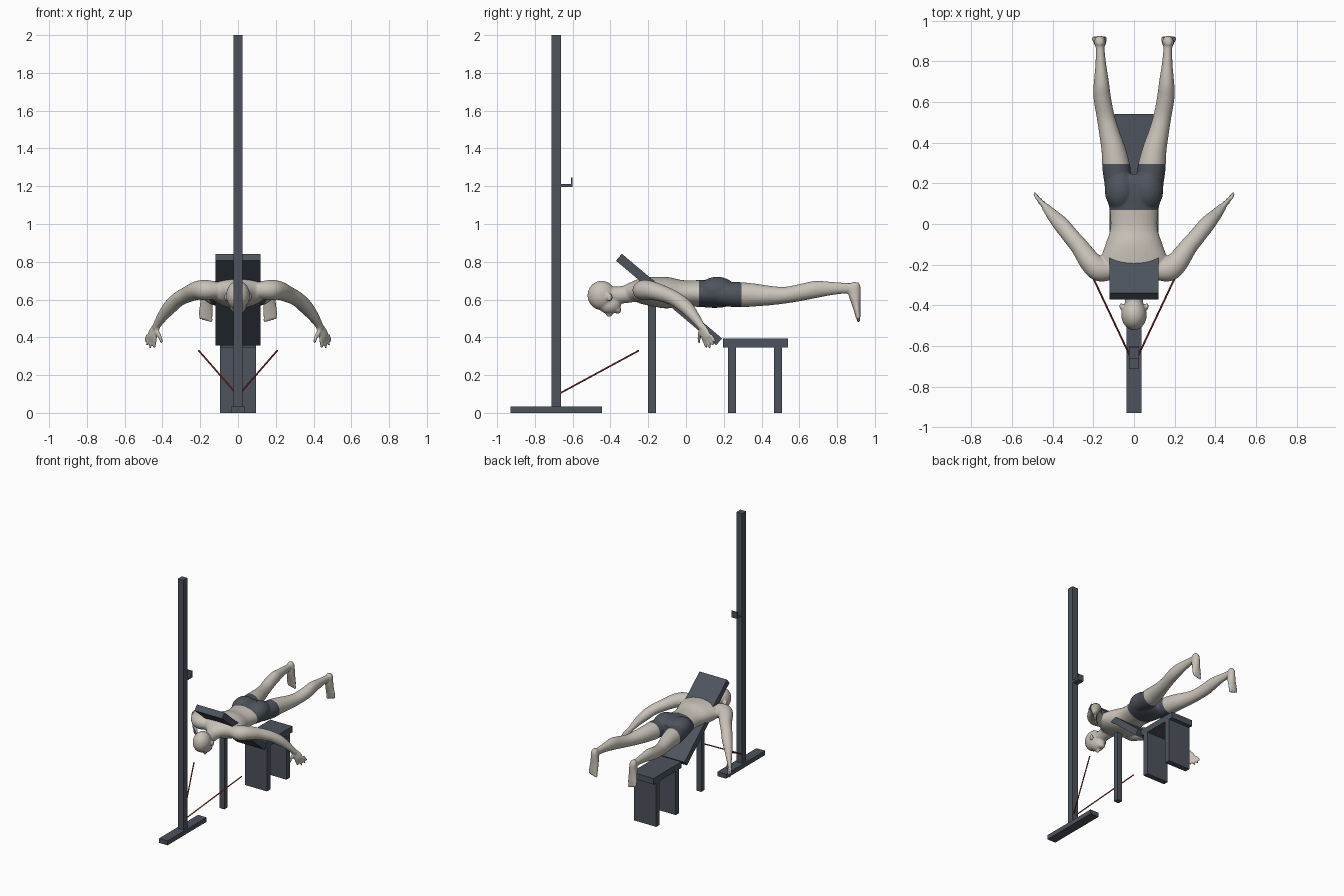
import bpy, bmesh, math
from mathutils import Vector, Matrix

cube = bpy.data.objects.get("Cube")
if cube:
    bpy.data.objects.remove(cube, do_unlink=True)


def material(name, rgb):
    m = bpy.data.materials.new(name)
    m.use_nodes = True
    m.diffuse_color = (*rgb, 1)
    m.node_tree.nodes["Principled BSDF"].inputs["Base Color"].default_value = (*rgb, 1)
    return m


SLATE = material("slate grey", (0.075, 0.088, 0.11))
SKIN = material("pale skin", (0.58, 0.54, 0.475))
RED = material("red cord", (0.42, 0.05, 0.04))


def add_object(name, bm, *mats):
    mesh = bpy.data.meshes.new(name)
    bmesh.ops.recalc_face_normals(bm, faces=bm.faces)
    bm.to_mesh(mesh)
    bm.free()
    for m in mats:
        mesh.materials.append(m)
    ob = bpy.data.objects.new(name, mesh)
    bpy.context.scene.collection.objects.link(ob)
    return ob


def box(name, x, y, z, tilt=0):
    """Box from a half width and y and z ranges, optionally tilted about x."""
    bm = bmesh.new()
    size = Matrix.Diagonal((2 * x, y[1] - y[0], z[1] - z[0], 1))
    place = Matrix.Translation((0, sum(y) / 2, sum(z) / 2))
    bmesh.ops.create_cube(bm, size=1, matrix=place @ Matrix.Rotation(tilt, 4, "X") @ size)
    return add_object(name, bm, SLATE)


def tube(bm, rows, side=1, up=(0, 0, 1), steps=5, sides=20):
    """Closed smooth loft through rows of x, y, z, half width, half depth."""
    p = [Vector((r[0] * side, *r[1:])) for r in rows]
    p = [2 * p[0] - p[1]] + p + [2 * p[-1] - p[-2]]
    path = []
    for a, b, c, d in zip(p, p[1:], p[2:], p[3:]):
        for i in range(steps):
            t = i / steps
            path.append(0.5 * (2 * b + (c - a) * t + (2 * a - 5 * b + 4 * c - d) * t ** 2
                               + (3 * b - a - 3 * c + d) * t ** 3))
    path.append(p[-2])
    rings = []
    for i, q in enumerate(path):
        before, after = path[max(i - 1, 0)], path[min(i + 1, len(path) - 1)]
        direction = Vector((after - before)[:3]).normalized()
        across = direction.cross(Vector((up[0] * side, up[1], up[2]))).normalized()
        depth = across.cross(direction)
        ring = []
        for k in range(sides):
            a = math.tau * k / sides
            ring.append(bm.verts.new(Vector(q[:3]) + across * math.cos(a) * max(q[3], .002)
                                     + depth * math.sin(a) * max(q[4], .002)))
        rings.append(ring)
    for r, s in zip(rings, rings[1:]):
        for k in range(sides):
            j = (k + 1) % sides
            bm.faces.new((r[k], r[j], s[j], s[k]))
    bm.faces.new(rings[0][::-1])
    bm.faces.new(rings[-1])


def ball(bm, centre, radii):
    bmesh.ops.create_icosphere(bm, subdivisions=3, radius=1,
                               matrix=Matrix.Translation(centre) @ Matrix.Diagonal((*radii, 1)))


# Upright stand with hook
box("stand_base", .037, (-.93, -.445), (0, .035))
box("stand_post", .025, (-.713, -.662), (.03, 2))
box("hook_arm", .025, (-.664, -.6), (1.195, 1.213))
box("hook_lip", .025, (-.609, -.6), (1.2, 1.245))

# Bench
box("bench_seat", .096, (.195, .54), (.345, .393))
box("bench_front_leg", .096, (.223, .265), (0, .35))
box("bench_rear_leg", .096, (.465, .508), (0, .35))
box("back_board_support", .021, (-.2, -.16), (0, .67))
box("back_board", .12, (-.437, .257), (.576, .624), math.radians(-40.2))

# Elastic cords
for side, label in ((1, "left"), (-1, "right")):
    bm = bmesh.new()
    tube(bm, [(.012, -.665, .105, .0045, .0045), (.208, -.25, .33, .0045, .0045)], side, sides=8)
    add_object(label + "_cord", bm, RED)

# Body: torso, neck and head
bm = bmesh.new()
tube(bm, [(0, -.32, .632, .045, .042), (0, -.28, .642, .085, .052), (0, -.24, .645, .15, .067),
          (0, -.18, .643, .165, .077), (0, -.1, .636, .14, .083), (0, -.02, .633, .116, .07),
          (0, .07, .632, .12, .071), (0, .15, .632, .14, .076), (0, .21, .632, .14, .07),
          (0, .245, .632, .09, .05)], sides=32)
tube(bm, [(0, -.43, .625, .045, .045), (0, -.35, .624, .046, .046), (0, -.24, .642, .06, .05)])
ball(bm, (0, -.447, .622), (.063, .075, .078))
ball(bm, (0, -.405, .575), (.047, .062, .052))
ball(bm, (0, -.362, .545), (.026, .02, .02))
ball(bm, (0, -.407, .525), (.011, .02, .018))

for s in (1, -1):
    ball(bm, (.063 * s, -.405, .612), (.009, .016, .022))
    ball(bm, (.066 * s, .165, .648), (.078, .1, .073))
    # Leg
    tube(bm, [(.075, .17, .63, .065, .06), (.086, .27, .626, .069, .067),
              (.1, .36, .624, .06, .061), (.122, .45, .621, .05, .051),
              (.14, .53, .624, .044, .044), (.156, .62, .64, .043, .045),
              (.16, .69, .654, .038, .045), (.163, .78, .659, .027, .034),
              (.166, .85, .66, .022, .028), (.168, .9, .66, .022, .026)], s)
    # Foot with toes
    tube(bm, [(.168, .897, .692, .015, .016), (.168, .895, .67, .026, .029),
              (.167, .893, .63, .029, .033), (.168, .9, .58, .033, .024),
              (.17, .908, .53, .038, .016), (.17, .911, .5, .034, .011)], s, (0, 1, 0))
    for i in range(5):
        ball(bm, (s * (.142 + .014 * i), .913, .492 + .004 * i), (.008, .011, .014))
    # Arm
    tube(bm, [(.11, -.225, .65, .05, .045), (.17, -.222, .65, .06, .054),
              (.215, -.185, .648, .054, .05), (.265, -.115, .628, .045, .043),
              (.315, -.055, .602, .041, .039), (.36, .0, .56, .039, .037),
              (.4, .043, .51, .03, .028), (.43, .078, .463, .021, .02),
              (.437, .085, .447, .019, .018)], s)
    # Hand
    tube(bm, [(.425, .073, .47, .019, .016), (.438, .088, .445, .027, .014),
              (.452, .102, .415, .033, .013), (.46, .112, .392, .028, .01)],
         s, (1, -1, 0))
    tips = ((.445, .11, .343), (.467, .128, .342), (.483, .145, .356), (.49, .154, .378))
    for i, tip in enumerate(tips):
        root = Vector((.438 + .013 * i, .092 + .012 * i, .395 + .006 * i))
        tube(bm, [(*root, .01, .01), (*root.lerp(Vector(tip), .6), .009, .009),
                  (*tip, .006, .006)], s, (1, -1, 0), sides=10)
    tube(bm, [(.43, .075, .43, .013, .012), (.412, .07, .4, .01, .01),
              (.405, .068, .37, .007, .007)], s, (1, -1, 0), sides=10)

# Fuse the body into one smooth surface
body = add_object("body", bm, SKIN, SLATE)
remesh = body.modifiers.new("fuse", "REMESH")
remesh.mode = "VOXEL"
remesh.voxel_size = .006
smooth = body.modifiers.new("soften", "SMOOTH")
smooth.factor = .5
smooth.iterations = 4
bpy.context.view_layer.update()
fused = bpy.data.meshes.new_from_object(body.evaluated_get(bpy.context.evaluated_depsgraph_get()))
body.modifiers.clear()
body.data = fused
fused.materials.clear()
fused.materials.append(SKIN)
fused.materials.append(SLATE)

# Shorts: cut clean hems, then colour the faces between them
WAIST, HEM = .07, .295
bm = bmesh.new()
bm.from_mesh(fused)
for y in (WAIST, HEM):
    bmesh.ops.bisect_plane(bm, geom=bm.verts[:] + bm.edges[:] + bm.faces[:],
                           plane_co=(0, y, 0), plane_no=(0, 1, 0))
for f in bm.faces:
    c = f.calc_center_median()
    f.material_index = int(WAIST < c.y < HEM and abs(c.x) < .25)
    f.smooth = True
bm.to_mesh(fused)
bm.free()
